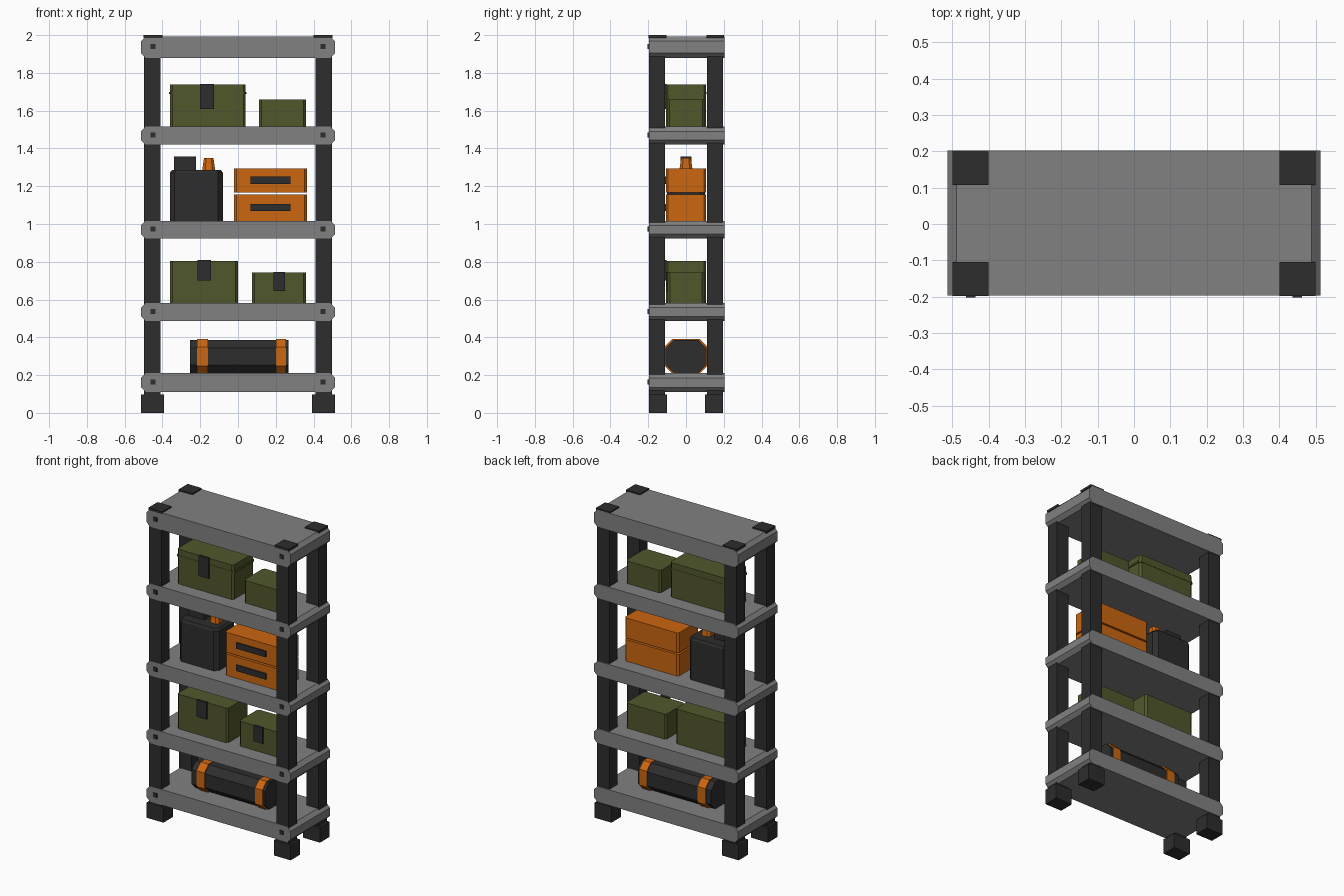
import bpy, bmesh

cube = bpy.data.objects.get("Cube")
if cube:
    bpy.data.objects.remove(cube, do_unlink=True)


def material(name, rgb):
    m = bpy.data.materials.new(name)
    m.use_nodes = True
    m.diffuse_color = (*rgb, 1)
    m.node_tree.nodes["Principled BSDF"].inputs["Base Color"].default_value = (*rgb, 1)
    return m


GREY = material("shelf grey", (0.22, 0.22, 0.225))
DARK = material("charcoal", (0.026, 0.026, 0.027))
OLIVE = material("olive green", (0.083, 0.095, 0.024))
ORANGE = material("orange", (0.6, 0.133, 0.005))


def block(name, mat, x, y, z, axis="z", chamfer=0.0, top=1.0):
    """Box whose four edges along one axis are chamfered; top scales the far end."""
    spans = {"x": x, "y": y, "z": z}
    u, v = [a for a in "xyz" if a != axis]
    cu, cv = sum(spans[u]) / 2, sum(spans[v]) / 2
    hu, hv = spans[u][1] - cu, spans[v][1] - cv
    corners = []
    for su, sv in ((1, 1), (-1, 1), (-1, -1), (1, -1)):
        if chamfer:
            pair = [(su * hu, sv * (hv - chamfer)), (su * (hu - chamfer), sv * hv)]
            corners += pair if su * sv > 0 else pair[::-1]
        else:
            corners.append((su * hu, sv * hv))
    bm = bmesh.new()
    rings = []
    for end, scale in zip(spans[axis], (1, top)):
        ring = []
        for a, b in corners:
            p = {axis: end, u: cu + a * scale, v: cv + b * scale}
            ring.append(bm.verts.new((p["x"], p["y"], p["z"])))
        rings.append(ring)
    low, high = rings
    bm.faces.new(low)
    bm.faces.new(high)
    for i in range(len(low)):
        j = (i + 1) % len(low)
        bm.faces.new((low[i], low[j], high[j], high[i]))
    bmesh.ops.recalc_face_normals(bm, faces=bm.faces)
    mesh = bpy.data.meshes.new(name)
    bm.to_mesh(mesh)
    bm.free()
    mesh.materials.append(mat)
    obj = bpy.data.objects.new(name, mesh)
    bpy.context.collection.objects.link(obj)
    return obj


def around(c, half):
    return (c - half, c + half)


# Shelves with clipped ends, and a bolt at each front corner
SHELVES = [(0.11, 0.21), (0.487, 0.582), (0.922, 1.017), (1.42, 1.515), (1.88, 1.992)]
for span in SHELVES:
    block("shelf", GREY, (-0.513, 0.513), (-0.197, 0.203), span, "y", 0.024)
    for s in (-1, 1):
        block("bolt", DARK, around(s * 0.45, 0.013), (-0.203, -0.19),
              around(sum(span) / 2 + 0.003, 0.013), "y")

# Posts, feet and top caps
for sx in (-1, 1):
    for sy in (-1, 1):
        block("post", DARK, around(sx * 0.453, 0.044), around(sy * 0.153, 0.042), (0.09, 1.99))
        block("foot", DARK, around(sx * 0.453, 0.06), around(sy * 0.149, 0.048), (0, 0.098))
        block("post_cap", DARK, around(sx * 0.45, 0.05), around(sy * 0.153 + 0.002, 0.047),
              (1.985, 2.0))


# Storage boxes with an optional front latch
def storage_box(x, z, half_depth, latch_x=None, latch_bottom=0):
    block("storage_box", OLIVE, x, (-half_depth, half_depth), z, "z", 0.012)
    if latch_x:
        block("box_latch", DARK, latch_x, (-half_depth - 0.01, -half_depth + 0.005),
              (latch_bottom, z[1] + 0.004))


storage_box((-0.36, 0.0), (0.582, 0.805), 0.107, (-0.214, -0.144), 0.7)
storage_box((0.075, 0.36), (0.582, 0.743), 0.097, (0.187, 0.25), 0.645)
storage_box((-0.36, 0.04), (1.515, 1.738), 0.107, (-0.2, -0.127), 1.61)
storage_box((0.112, 0.36), (1.515, 1.66), 0.1)
block("box_lid_rim", OLIVE, (-0.366, 0.046), (-0.109, 0.109), (1.687, 1.699), "z", 0.012)

# Fuel can with shoulder, grip and spout cap
block("can_body", DARK, (-0.36, -0.08), (-0.1, 0.1), (1.017, 1.272), "z", 0.025)
block("can_shoulder", DARK, (-0.36, -0.08), (-0.1, 0.1), (1.272, 1.286), "z", 0.025, 0.92)
block("can_grip", DARK, (-0.338, -0.222), (-0.028, 0.028), (1.28, 1.357))
block("can_cap", ORANGE, (-0.19, -0.12), (-0.036, 0.036), (1.28, 1.35), "z", 0.016, 0.72)

# Two stacked orange cases with dark handles
for low, high in ((1.017, 1.156), (1.166, 1.295)):
    block("case", ORANGE, (-0.02, 0.365), (-0.107, 0.107), (low, high), "z", 0.012)
    block("case_handle", DARK, (0.067, 0.277), (-0.115, -0.1),
          around((low + high) / 2 + 0.001, 0.019))

# Bedroll with two straps
block("bedroll", DARK, (-0.255, 0.268), (-0.108, 0.108), (0.212, 0.386), "x", 0.042)
for x in ((-0.217, -0.16), (0.2, 0.253)):
    block("bedroll_strap", ORANGE, x, (-0.113, 0.113), (0.207, 0.391), "x", 0.041)
